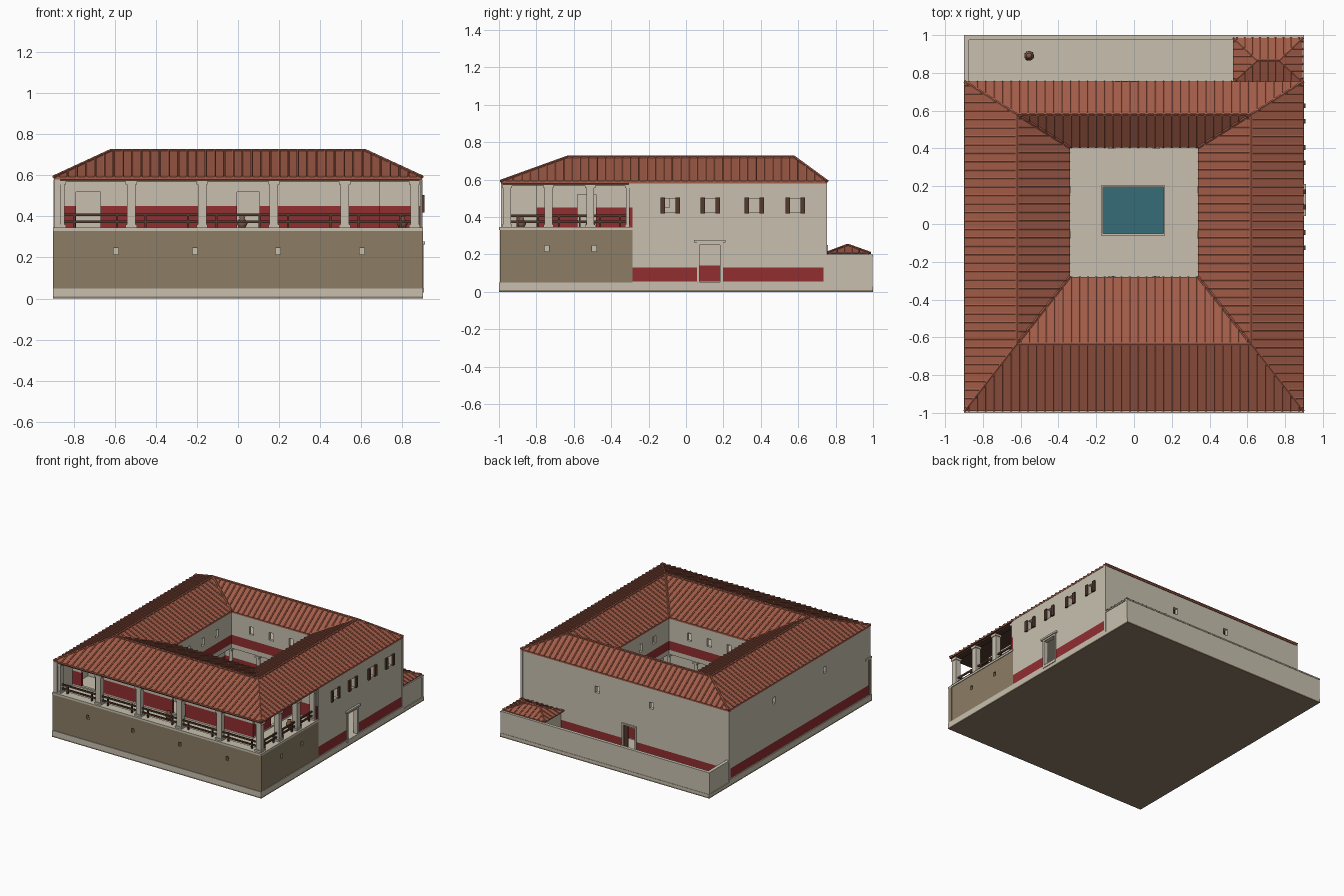
import bpy, bmesh, math
from mathutils import Vector, Matrix

cube = bpy.data.objects.get("Cube")
if cube:
    bpy.data.objects.remove(cube)


def material(name, *rgb):
    col = [((c / 255 + 0.055) / 1.055) ** 2.4 for c in rgb] + [1]
    m = bpy.data.materials.new(name)
    m.use_nodes = True
    m.diffuse_color = col
    m.node_tree.nodes["Principled BSDF"].inputs["Base Color"].default_value = col
    return m


CREAM = material("cream_plaster", 200, 192, 175)
STONE = material("brown_stone", 140, 124, 101)
TILE = material("terracotta", 162, 92, 72)
RED = material("red_paint", 145, 46, 48)
WOOD = material("dark_wood", 84, 58, 44)
WATER = material("pool_water", 54, 108, 120)
CLAY = material("clay", 128, 92, 68)


def finish(name, bm, *mats):
    me = bpy.data.meshes.new(name)
    bm.to_mesh(me)
    bm.free()
    for m in mats:
        me.materials.append(m)
    ob = bpy.data.objects.new(name, me)
    bpy.context.collection.objects.link(ob)
    return ob


def add_box(bm, x0, x1, y0, y1, z0, z1):
    mat = Matrix.Translation(((x0 + x1) / 2, (y0 + y1) / 2, (z0 + z1) / 2))
    bmesh.ops.create_cube(bm, size=1, matrix=mat @ Matrix.Diagonal((x1 - x0, y1 - y0, z1 - z0, 1)))


def boxes(name, mat, *dims):
    bm = bmesh.new()
    for d in dims:
        add_box(bm, *d)
    return finish(name, bm, mat)


def tube(bm, p, q, r, seg=6):
    d = q - p
    if d.length < 0.004:
        return
    mat = Matrix.Translation((p + q) / 2) @ d.to_track_quat("Z", "Y").to_matrix().to_4x4()
    bmesh.ops.create_cone(bm, cap_ends=True, segments=seg, radius1=r, radius2=r, depth=d.length, matrix=mat)


def wall(name, axis, pos, a, b, z0, z1, holes=(), band=None, mat=CREAM, thick=0.03):
    """Wall along an axis with rectangular holes (a, b, z0, z1) and a painted band."""
    us = sorted({a, b, *[h[0] for h in holes], *[h[1] for h in holes]})
    zs = sorted({z0, z1, *(band or ()), *[h[2] for h in holes], *[h[3] for h in holes]})
    bm = bmesh.new()
    for u, v in zip(us, us[1:]):
        for w, t in zip(zs, zs[1:]):
            cu, cz = (u + v) / 2, (w + t) / 2
            if any(h[0] < cu < h[1] and h[2] < cz < h[3] for h in holes):
                continue
            pts = [(u, w), (v, w), (v, t), (u, t)]
            f = bm.faces.new([bm.verts.new((s, pos, z) if axis == "x" else (pos, s, z)) for s, z in pts])
            f.material_index = int(bool(band) and band[0] < cz < band[1])
    bmesh.ops.remove_doubles(bm, verts=bm.verts, dist=0.0001)
    ob = finish(name, bm, mat, RED)
    mod = ob.modifiers.new("thickness", "SOLIDIFY")
    mod.thickness, mod.offset = thick, 0
    return ob


def rect(x0, x1, y0, y1, z):
    return [Vector(p) for p in ((x0, y0, z), (x1, y0, z), (x1, y1, z), (x0, y1, z))]


def roof(name, rings, slopes, ridge, gap=0.045, r=0.007):
    """Closed shell through the rings, with rib tiles on each (eave, ridge) slope."""
    bm = bmesh.new()
    loops = [[bm.verts.new(p) for p in ring] for ring in rings]
    for A, B in zip(loops, loops[1:] + loops[:1]):
        for i in range(4):
            j = (i + 1) % 4
            bm.faces.new((A[i], A[j], B[j], B[i]))
    bmesh.ops.recalc_face_normals(bm, faces=bm.faces)
    for f in bm.faces:
        f.material_index = int(f.normal.z < -0.3)
    finish(name, bm, TILE, WOOD)
    bm = bmesh.new()
    for E in slopes:
        for i in range(4):
            j = (i + 1) % 4
            d = (E[j] - E[i]).normalized()
            e1 = (E[j] - E[i]).length
            r0, r1 = (ridge[i] - E[i]).dot(d), (ridge[j] - E[i]).dot(d)
            up = ridge[i] - E[i] - d * r0
            lo, hi = min(0, r0), max(e1, r1)
            n = round((hi - lo) / gap)
            for k in range(n):
                u = lo + (k + 0.5) * (hi - lo) / n
                f0, f1 = 0, 1
                if r0 > 0:
                    f1 = min(1, u / r0, (e1 - u) / (e1 - r1))
                else:
                    f0 = max(0, u / r0, (u - e1) / (r1 - e1))
                base = E[i] + d * u
                tube(bm, base + up * f0, base + up * f1, r)
            tube(bm, E[i], ridge[i], r * 1.2)
    for i in range(4):
        tube(bm, ridge[i], ridge[(i + 1) % 4], r * 1.2)
    finish(name + "_tiles", bm, TILE)


# Ground, plinth and courtyard pool
boxes("ground_slab", STONE, (-0.9, 0.9, -1, 1, 0, 0.01))
boxes("plinth", CREAM, (-0.9, 0.9, -1, 0.755, 0.01, 0.05), (-0.9, 0.9, 0.755, 1, 0.01, 0.03))
boxes("pool_rim", CREAM, (-0.175, 0.165, -0.06, -0.05, 0.05, 0.065), (-0.175, 0.165, 0.195, 0.205, 0.05, 0.065),
      (-0.175, -0.165, -0.05, 0.195, 0.05, 0.065), (0.155, 0.165, -0.05, 0.195, 0.05, 0.065))
boxes("pool_water", WATER, (-0.165, 0.155, -0.05, 0.195, 0.05, 0.057))

# Stone lower walls under the loggia
slits = [(x - 0.012, x + 0.012, 0.215, 0.247) for x in (-0.595, -0.21, 0.195, 0.605)]
wall("front_lower_wall", "x", -0.98, -0.9, 0.9, 0.05, 0.33, slits, mat=STONE)
slits = [(y - 0.012, y + 0.012, 0.215, 0.247) for y in (-0.745, -0.49)]
wall("right_lower_wall", "y", 0.88, -0.98, -0.285, 0.05, 0.33, slits, mat=STONE)

# Outer plaster walls with a red band
BAND = (0.055, 0.13)
WINDOWS = (-0.085, 0.13, 0.365, 0.585)
holes = [(y - 0.028, y + 0.028, 0.425, 0.5) for y in WINDOWS] + [(0.07, 0.185, 0.05, 0.255)]
wall("left_side_wall", "y", 0.88, -0.285, 0.75, 0.05, 0.58, holes, BAND)
holes = [(y - 0.015, y + 0.015, 0.43, 0.48) for y in (0.19, -0.43)]
wall("right_side_wall", "y", -0.88, -0.99, 0.75, 0.05, 0.58, holes, BAND)
holes = [(x - 0.018, x + 0.018, 0.422, 0.472) for x in (0.24, -0.227)] + [(-0.09, 0.015, 0.05, 0.24)]
wall("back_wall", "x", 0.735, -0.895, 0.895, 0.05, 0.58, holes, BAND)
boxes("corner_pilasters", CREAM, *[(s * 0.89 - 0.009, s * 0.89 + 0.009, 0.735, 0.753, 0.03, 0.58) for s in (-1, 1)])

# Doors and shutters
boxes("side_door_frame", CREAM, (0.87, 0.903, 0.058, 0.072, 0.03, 0.255), (0.87, 0.903, 0.183, 0.197, 0.03, 0.255),
      (0.87, 0.903, 0.058, 0.197, 0.25, 0.265), (0.87, 0.91, 0.043, 0.212, 0.263, 0.277),
      (0.87, 0.905, 0.06, 0.195, 0.03, 0.052))
boxes("back_door_leaf", WOOD, (-0.02, 0.015, 0.735, 0.745, 0.05, 0.24))
boxes("back_door_frame", CREAM, (-0.1, -0.088, 0.74, 0.758, 0.05, 0.25), (0.013, 0.025, 0.74, 0.758, 0.05, 0.25),
      (-0.1, 0.025, 0.74, 0.758, 0.238, 0.25))
boxes("shutters", WOOD, *[(0.893, 0.908, y + s * 0.04 - 0.012, y + s * 0.04 + 0.012, 0.42, 0.505)
                          for y in WINDOWS for s in (-1, 1)])

# Upper floor ring and loggia ledge
boxes("upper_floor", CREAM, (-0.89, 0.89, -0.99, -0.29, 0.315, 0.335), (-0.89, 0.89, 0.415, 0.74, 0.315, 0.335),
      (-0.89, -0.35, -0.29, 0.415, 0.315, 0.335), (0.35, 0.89, -0.29, 0.415, 0.315, 0.335))
boxes("loggia_ledge", CREAM, (-0.9, 0.9, -1, -0.93, 0.33, 0.346), (0.83, 0.9, -0.93, -0.285, 0.33, 0.346))

# Loggia back walls and the rooms behind
DADO = (0.345, 0.45)
doors = [(-0.79, -0.67, 0.345, 0.52), (-0.005, 0.105, 0.345, 0.52)]
wall("loggia_front_wall", "x", -0.79, -0.87, 0.68, 0.335, 0.58, doors, DADO, thick=0.02)
wall("loggia_side_wall", "y", 0.68, -0.8, -0.285, 0.335, 0.58, [(-0.58, -0.48, 0.345, 0.52)], DADO, thick=0.02)
wall("loggia_end_wall", "x", -0.295, 0.68, 0.89, 0.335, 0.58, (), DADO, thick=0.02)
wall("room_cross_wall", "x", -0.6, -0.87, 0.5, 0.335, 0.58, thick=0.02)
wall("room_side_wall", "y", 0.5, -0.6, -0.3, 0.335, 0.58, thick=0.02)

# Loggia pillars, beam and railing
FRONT_X = [-0.865, -0.52, -0.175, 0.175, 0.52, 0.86]
SIDE_Y = [-0.957, -0.735, -0.512, -0.3]
spots = [(x, -0.957) for x in FRONT_X] + [(0.86, y) for y in SIDE_Y[1:]]
bm = bmesh.new()
for x, y in spots:
    for w, z0, z1 in ((0.021, 0.345, 0.57), (0.027, 0.345, 0.36), (0.027, 0.555, 0.572)):
        add_box(bm, x - w, x + w, y - w, y + w, z0, z1)
finish("loggia_pillars", bm, CREAM)
boxes("loggia_beam", WOOD, (-0.89, 0.885, -0.98, -0.935, 0.57, 0.582), (0.838, 0.885, -0.935, -0.285, 0.57, 0.582))
bm = bmesh.new()
for z in (0.375, 0.407):
    add_box(bm, -0.865, 0.86, -0.962, -0.952, z - 0.006, z + 0.006)
    add_box(bm, 0.855, 0.865, -0.957, -0.3, z - 0.006, z + 0.006)
for a, b in zip(FRONT_X, FRONT_X[1:]):
    for t in (0.2, 0.8):
        x = a + (b - a) * t
        add_box(bm, x - 0.005, x + 0.005, -0.963, -0.951, 0.345, 0.415)
for a, b in zip(SIDE_Y, SIDE_Y[1:]):
    for t in (0.25, 0.75):
        y = a + (b - a) * t
        add_box(bm, 0.854, 0.866, y - 0.005, y + 0.005, 0.345, 0.415)
finish("railing", bm, WOOD)

# Courtyard: upper walls with windows, colonnade and rooms behind it
CB = (0.335, 0.405)
wx = [(x - 0.018, x + 0.018, 0.45, 0.51) for x in (-0.17, 0, 0.17)]
wy = [(h[0] + 0.0625, h[1] + 0.0625, h[2], h[3]) for h in wx]
for side, y, ry in (("front", -0.295, -0.46), ("back", 0.42, 0.58)):
    wall("court_upper_" + side, "x", y, -0.365, 0.365, 0.3, 0.58, wx, CB, thick=0.02)
    wall("court_lower_" + side, "x", ry, -0.53, 0.53, 0.05, 0.32, (), (0.055, 0.14), thick=0.02)
for side, s in (("right", -1), ("left", 1)):
    wall("court_upper_" + side, "y", s * 0.355, -0.295, 0.42, 0.3, 0.58, wy, CB, thick=0.02)
    wall("court_lower_" + side, "y", s * 0.52, -0.46, 0.58, 0.05, 0.32, (), (0.055, 0.14), thick=0.02)
bm = bmesh.new()
for i in range(4):
    for j in range(4):
        if i in (0, 3) or j in (0, 3):
            x, y = -0.355 + i * 0.71 / 3, -0.295 + j * 0.715 / 3
            tube(bm, Vector((x, y, 0.05)), Vector((x, y, 0.3)), 0.014, 12)
            for z in (0.05, 0.285):
                add_box(bm, x - 0.02, x + 0.02, y - 0.02, y + 0.02, z, z + 0.015)
finish("courtyard_columns", bm, CREAM)

# Main roof around the courtyard
eave = rect(-0.897, 0.897, -0.99, 0.755, 0.592)
top = rect(-0.62, 0.62, -0.635, 0.58, 0.72)
inner = rect(-0.34, 0.34, -0.28, 0.405, 0.592)
drop = Vector((0, 0, 0.012))
roof("main_roof", [[p - drop for p in eave], eave, top, inner, [p - drop for p in inner]], [eave, inner], top)

# Walled garden with a small shed
boxes("garden_wall", CREAM, (-0.9, 0.9, 0.978, 0.997, 0.01, 0.19), (-0.895, -0.876, 0.753, 0.98, 0.01, 0.19),
      (0.876, 0.895, 0.753, 0.98, 0.01, 0.19))
boxes("garden_wall_coping", CREAM, (-0.9, 0.9, 0.975, 1, 0.19, 0.2), (-0.9, -0.874, 0.753, 0.975, 0.19, 0.2),
      (0.874, 0.9, 0.753, 0.975, 0.19, 0.2))
boxes("shed_walls", CREAM, (0.55, 0.88, 0.75, 0.978, 0.02, 0.203))
eave = rect(0.525, 0.893, 0.75, 0.985, 0.208)
top = rect(0.65, 0.77, 0.863, 0.867, 0.25)
roof("shed_roof", [[p - drop * 0.5 for p in eave], eave, top], [eave], top, 0.04, 0.006)

# Clay jars turned from a profile
profile = [(0.0, 0), (0.011, 0), (0.026, 0.03), (0.024, 0.042), (0.011, 0.054), (0.016, 0.064), (0.0, 0.064)]
for name, x, y, z in (("garden_jar", -0.555, 0.89, 0.03), ("front_jar", 0.02, -0.88, 0.335), ("side_jar", 0.8, -0.51, 0.335)):
    bm = bmesh.new()
    vs = [bm.verts.new((x + r, y, z + h)) for r, h in profile]
    es = [bm.edges.new(pair) for pair in zip(vs, vs[1:])]
    bmesh.ops.spin(bm, geom=vs + es, cent=(x, y, z), axis=(0, 0, 1), angle=math.tau, steps=14)
    bmesh.ops.remove_doubles(bm, verts=bm.verts, dist=0.0005)
    bmesh.ops.recalc_face_normals(bm, faces=bm.faces)
    for f in bm.faces:
        f.smooth = True
    finish(name, bm, CLAY)
